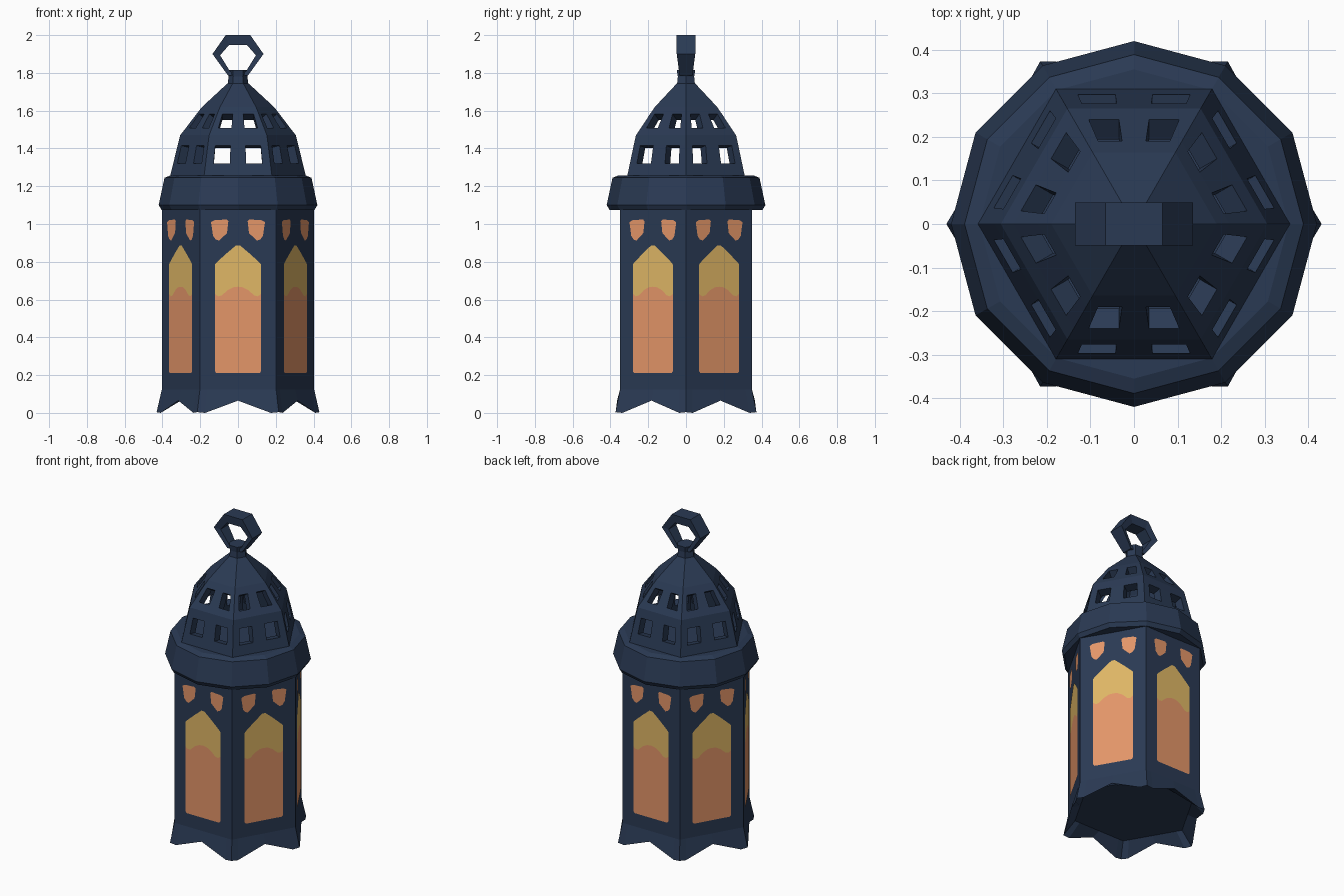
import bpy, bmesh, math
from mathutils import Matrix, Vector

if "Cube" in bpy.data.objects:
    bpy.data.objects.remove(bpy.data.objects["Cube"])


def material(name, color):
    m = bpy.data.materials.new(name)
    m.diffuse_color = (*color, 1)
    m.use_nodes = True
    m.node_tree.nodes["Principled BSDF"].inputs["Base Color"].default_value = m.diffuse_color
    return m


NAVY = material("navy metal", (0.023, 0.042, 0.088))
ORANGE = material("orange glass", (0.776, 0.305, 0.141))
YELLOW = material("yellow glass", (0.745, 0.475, 0.132))
C30 = math.cos(math.pi / 6)


def finish(name, bm, mat, recalc=True):
    bmesh.ops.remove_doubles(bm, verts=bm.verts, dist=1e-5)
    if recalc:
        bmesh.ops.recalc_face_normals(bm, faces=bm.faces)
    me = bpy.data.meshes.new(name)
    bm.to_mesh(me)
    bm.free()
    me.materials.append(mat)
    ob = bpy.data.objects.new(name, me)
    bpy.context.collection.objects.link(ob)
    return ob


def loft(name, loops, mat):
    """Skin closed loops of points and cap both ends."""
    bm = bmesh.new()
    rows = [[bm.verts.new(p) for p in loop] for loop in loops]
    n = len(rows[0])
    for a, b in zip(rows, rows[1:]):
        for i in range(n):
            j = (i + 1) % n
            bm.faces.new((a[i], a[j], b[j], b[i]))
    bm.faces.new(rows[0][::-1])
    bm.faces.new(rows[-1])
    return finish(name, bm, mat)


def polar(r, deg, z):
    a = math.radians(deg)
    return (r * math.cos(a), r * math.sin(a), z)


def ngon(r, z, n):
    return [polar(r, 360 * i / n, z) for i in range(n)]


def side(k, x, z, apothem):
    """Point on hexagon side k; side 0 faces the front."""
    return Matrix.Rotation(math.radians(60 * k), 3, 'Z') @ Vector((x, -apothem, z))


# Body with scalloped skirt: three points per corner, one per side middle
def hex_loop(r, z):
    out = []
    for k in range(6):
        for d in (-5, 0, 5, 30):
            off = 30 - abs(d)
            out.append(polar(r * C30 / math.cos(math.radians(off)), 60 * k + d, z))
    return out


def scallop_loop():
    out = []
    for k in range(6):
        for d, r, z in ((-5, .411, .0), (0, .431, .004), (5, .411, .0), (30, .365, .065)):
            out.append(polar(r, 60 * k + d, z))
    return out


loft("body", [hex_loop(.36, .085), scallop_loop(), hex_loop(.403, .125), hex_loop(.403, 1.1)], NAVY)

# Twelve-sided collar
loft("collar", [ngon(r, z, 12) for r, z in
                ((.35, 1.073), (.405, 1.075), (.42, 1.1), (.389, 1.245), (.355, 1.258))], NAVY)

# Pierced dome: six panels of cells with window cells left out
PROFILE = [(.36, 1.25), (.343, 1.32), (.32, 1.415), (.306, 1.47),
           (.277, 1.507), (.220, 1.582), (.19, 1.62), (.055, 1.745)]
COLS = [-1, -.75, -.25, .25, .75, 1]
bm = bmesh.new()
for k in range(6):
    grid = [[bm.verts.new(side(k, c * r / 2, z, r * C30)) for c in COLS] for r, z in PROFILE]
    for i in range(len(PROFILE) - 1):
        for j in range(5):
            if i in (1, 4) and j in (1, 3):
                continue
            bm.faces.new((grid[i][j], grid[i][j + 1], grid[i + 1][j + 1], grid[i + 1][j]))
dome = finish("dome", bm, NAVY, recalc=False)
mod = dome.modifiers.new("wall", 'SOLIDIFY')
mod.thickness = .055
mod.offset = -1

# Neck
loft("neck", [ngon(.057, 1.72, 6), ngon(.05, 1.78, 6), ngon(.056, 1.815, 6)], NAVY)

# Hanging link: six-sided, narrower in depth at the bottom
outer = [(.065, 2.0), (.135, 1.9), (.052, 1.785)]
inner = [(.048, 1.947), (.095, 1.893), (.042, 1.808)]
outer_depth = [.049, .049, .034]
inner_depth = [.042, .038, .03]
bm = bmesh.new()
rings = []
for idx, s in ((0, 1), (1, 1), (2, 1), (2, -1), (1, -1), (0, -1)):
    d, e = outer_depth[idx], inner_depth[idx]
    (ox, oz), (ix, iz) = outer[idx], inner[idx]
    rings.append([bm.verts.new(p) for p in
                  ((s * ox, -d, oz), (s * ox, d, oz), (s * ix, e, iz), (s * ix, -e, iz))])
for i in range(6):
    a, b = rings[i], rings[(i + 1) % 6]
    for j in range(4):
        m = (j + 1) % 4
        bm.faces.new((a[j], a[m], b[m], b[j]))
finish("hanging_link", bm, NAVY)


# Window plates on all six sides
def plates(name, shapes, mat):
    bm = bmesh.new()
    for k in range(6):
        for shape in shapes:
            f = bm.faces.new([bm.verts.new(side(k, x, z, .403 * C30 + .002)) for x, z in shape])
            f.normal_update()
            if f.normal.dot(side(k, 0, 0, 1)) < 0:
                f.normal_flip()
    return finish(name, bm, mat, recalc=False)


def mirror(points):
    return [(-x, z) for x, z in reversed(points)]


wave_half = [(.122, .63), (.105, .617), (.085, .622), (.055, .65), (.025, .665)]
wave = wave_half + [(0, .668)] + mirror(wave_half)
sill = [(-.122, .22), (-.114, .21), (.114, .21), (.122, .22)]
arch_half = [(.122, .785), (.115, .795), (.06, .845), (.01, .887)]
arch = arch_half + mirror(arch_half)
small = [(-.143, 1.01), (-.132, .937), (-.118, .918), (-.10, .912), (-.058, .952),
         (-.051, 1.015), (-.06, 1.024), (-.125, 1.02)]
plates("lower_panes", [sill + wave], ORANGE)
plates("upper_panes", [wave[::-1] + arch], YELLOW)
plates("small_panes", [small, mirror(small)], ORANGE)
